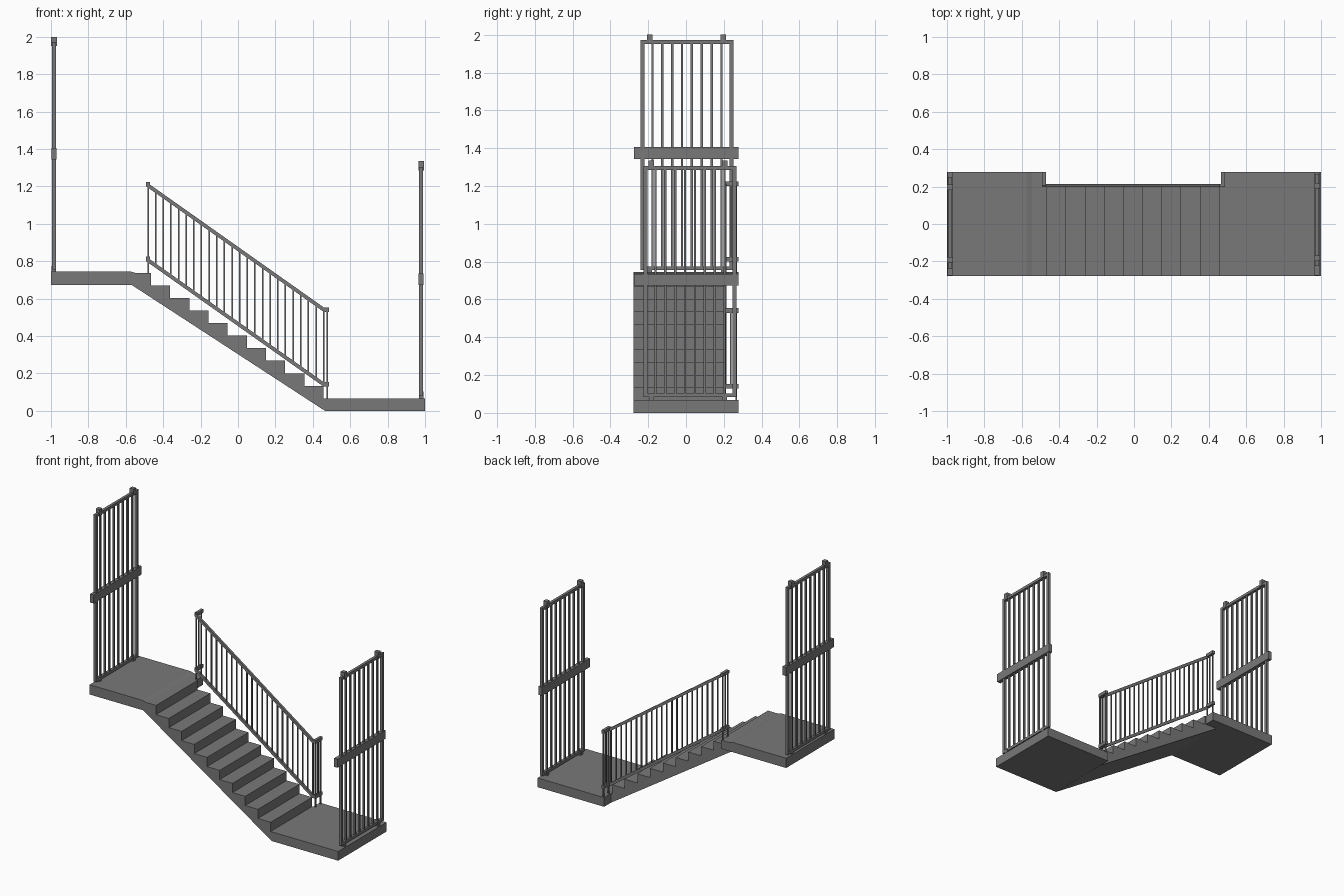
import bpy, bmesh
from mathutils import Vector

old = bpy.data.objects.get("Cube")
if old:
    bpy.data.objects.remove(old, do_unlink=True)

GREY = (0.19, 0.19, 0.19, 1)
mat = bpy.data.materials.new("dark_grey_metal")
mat.use_nodes = True
mat.diffuse_color = GREY
mat.node_tree.nodes["Principled BSDF"].inputs["Base Color"].default_value = GREY


def finish(name, bm):
    bmesh.ops.recalc_face_normals(bm, faces=bm.faces)
    mesh = bpy.data.meshes.new(name)
    bm.to_mesh(mesh)
    bm.free()
    mesh.materials.append(mat)
    bpy.context.collection.objects.link(bpy.data.objects.new(name, mesh))


def prism(bm, profile, direction):
    """Extrude a closed planar profile along a direction."""
    face = bm.faces.new([bm.verts.new(p) for p in profile])
    out = bmesh.ops.extrude_face_region(bm, geom=[face], use_keep_orig=True)
    verts = [g for g in out["geom"] if isinstance(g, bmesh.types.BMVert)]
    bmesh.ops.translate(bm, verts=verts, vec=Vector(direction))


def box(bm, x0, x1, y0, y1, z0, z1):
    prism(bm, [(x0, y0, z0), (x1, y0, z0), (x1, y1, z0), (x0, y1, z0)], (0, 0, z1 - z0))


def post(bm, x, y, z0, z1, w):
    box(bm, x - w / 2, x + w / 2, y - w / 2, y + w / 2, z0, z1)


EDGE, STAIR_EDGE = 0.277, 0.2
STEPS, RISE, RUN, FOOT = 10, 0.067, 0.1025, 0.457
TOP = RISE * (STEPS + 1)
HEAD = FOOT - RUN * (STEPS - 1)      # front edge of the top step

# Stair flight with both landings, one stepped side profile
profile = [(1, 0), (1, RISE), (FOOT, RISE)]
for i in range(STEPS):
    x, z = FOOT - i * RUN, RISE * (i + 2)
    profile.append((x, z))
    if i < STEPS - 1:
        profile.append((x - RUN, z))
profile += [(-0.545, TOP), (-0.575, 0.745), (-1, 0.745), (-1, 0.674), (-0.57, 0.674), (0.465, 0)]
bm = bmesh.new()
prism(bm, [(x, -EDGE, z) for x, z in profile], (0, EDGE + STAIR_EDGE, 0))
finish("stairs", bm)

# Landing strips that reach past the side of the flight
bm = bmesh.new()
box(bm, 0.465, 1, STAIR_EDGE, EDGE, 0, RISE)
finish("lower_landing_side", bm)
bm = bmesh.new()
strip = [(-1, 0.674), (-0.475, 0.674), (-0.475, TOP), (-0.545, TOP), (-0.575, 0.745), (-1, 0.745)]
prism(bm, [(x, STAIR_EDGE, z) for x, z in strip], (0, EDGE - STAIR_EDGE, 0))
finish("upper_landing_side", bm)


# Barred gates with a middle band and short pivots
def gate(name, x, y, floor, frame_bottom, frame_top, top):
    half, t, n = 0.235, 0.02, 9
    bm = bmesh.new()
    for s in (-1, 1):
        post(bm, x, y + s * half, frame_bottom, frame_top, t)
        for z0, z1 in ((floor, frame_bottom + t), (frame_top - t, top)):
            post(bm, x, y * 0.5 + s * 0.194, z0, z1, 0.03 if z1 == top else 0.024)
    for z in (frame_bottom, frame_top - t):
        box(bm, x - t / 2, x + t / 2, y - half, y + half, z, z + t)
    for i in range(1, n):
        post(bm, x, y - half + 2 * half * i / n, frame_bottom, frame_top, 0.012)
    finish(name, bm)
    bm = bmesh.new()
    mid = floor + 0.637
    box(bm, x - 0.014, x + 0.014, -0.275, EDGE, mid - 0.031, mid + 0.031)
    finish(name + "_band", bm)


gate("upper_gate", -0.984, 0.005, TOP, 0.755, 1.972, 2.0)
gate("lower_gate", 0.979, 0.021, RISE, 0.083, 1.305, 1.335)

# Sloping handrail and bottom rail, each turning outward at both ends
X0, X1, RAIL_Y = -0.485, 0.458, 0.207
THICK, WIDE, END = 0.024, 0.016, 0.486


def slope(x, z_top):
    return z_top - (x - X0) * 0.711


for name, z_top in (("handrail", 1.212), ("bottom_rail", 0.812)):
    bm = bmesh.new()
    low = slope(X1, z_top)
    h = THICK / 2
    side = [(X0 - 0.006, z_top - h), (X1, low - h), (END, low - h),
            (END, low + h), (X1, low + h), (X0 - 0.006, z_top + h)]
    prism(bm, [(x, RAIL_Y - WIDE / 2, z) for x, z in side], (0, WIDE, 0))
    box(bm, X0 - 0.006, X0 + 0.014, RAIL_Y, EDGE, z_top - h, z_top + h)
    box(bm, END - 0.02, END, RAIL_Y, EDGE, low - h, low + h)
    finish(name, bm)

# Balusters between the rails
bm = bmesh.new()
COUNT, THIN = 23, 0.008
for i in range(COUNT + 1):
    x = X0 + 0.004 + (X1 - X0 - 0.004) * i / COUNT
    post(bm, x, RAIL_Y, slope(x, 0.812), slope(x, 1.212), THIN)
for x, foot, z in ((X0 + 0.004, TOP, 0.812), (END - 0.008, RISE, slope(X1, 0.812))):
    for y in (RAIL_Y, 0.236, 0.266):
        ground = z if y == 0.236 else foot
        post(bm, x, y, ground, z + 0.4, THIN)
finish("balusters", bm)
